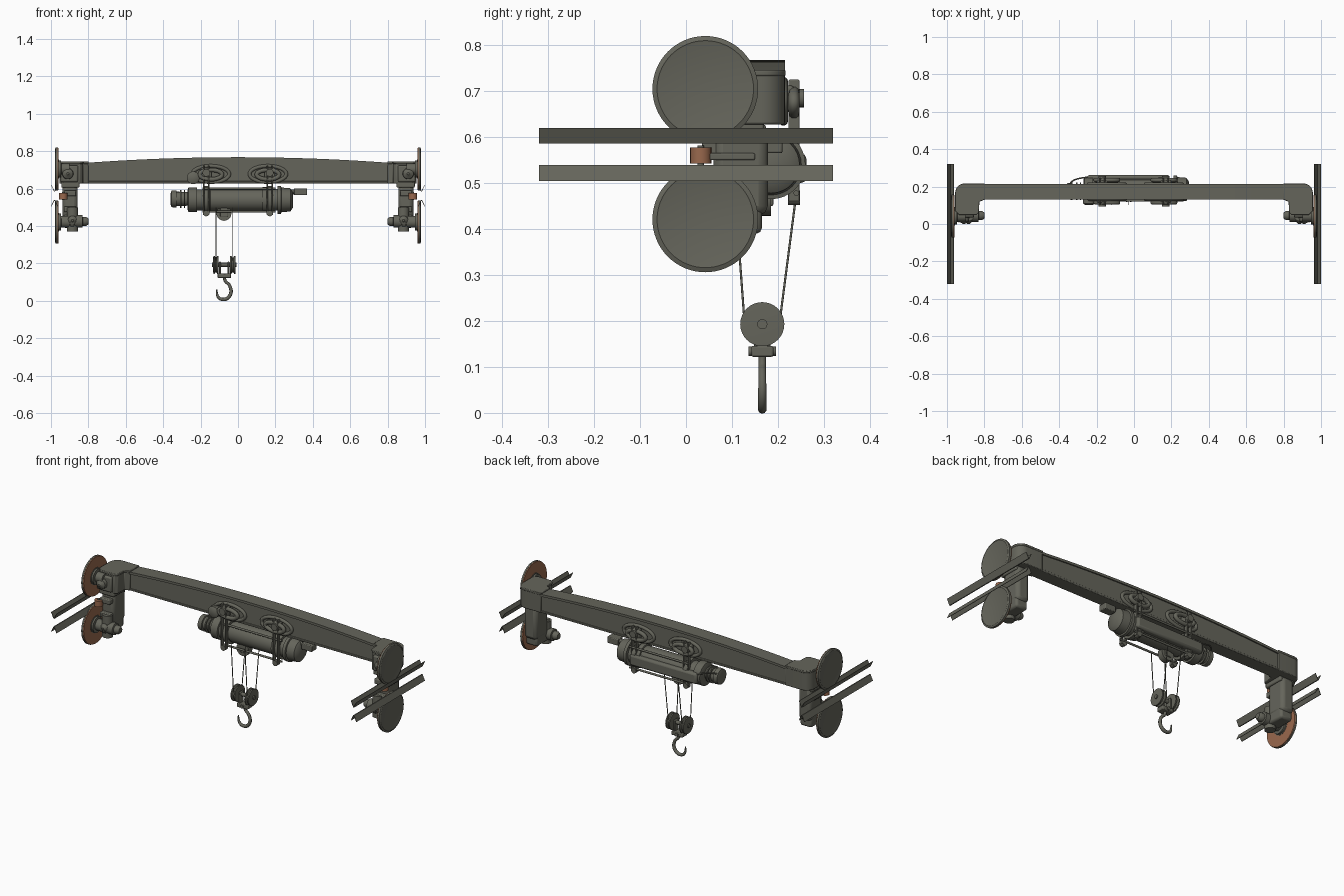
import bpy, bmesh, math
from mathutils import Vector

if bpy.data.objects.get("Cube"):
    bpy.data.objects.remove(bpy.data.objects["Cube"])


def material(name, color):
    m = bpy.data.materials.new(name)
    m.use_nodes = True
    m.diffuse_color = color
    m.node_tree.nodes["Principled BSDF"].inputs["Base Color"].default_value = color
    return m


GREY = material("olive_grey", (0.13, 0.13, 0.105, 1))
COPPER = material("copper", (0.32, 0.14, 0.075, 1))


def finish(bm, name, mat=GREY, bevel=0):
    bmesh.ops.recalc_face_normals(bm, faces=bm.faces)
    me = bpy.data.meshes.new(name)
    bm.to_mesh(me)
    bm.free()
    ob = bpy.data.objects.new(name, me)
    bpy.context.collection.objects.link(ob)
    me.materials.append(mat)
    if bevel:
        mod = ob.modifiers.new("bevel", "BEVEL")
        mod.width, mod.segments = bevel, 2
    bpy.ops.object.select_all(action="DESELECT")
    ob.select_set(True)
    bpy.context.view_layer.objects.active = ob
    bpy.ops.object.shade_smooth_by_angle(angle=math.radians(35))
    return ob


def box(name, x, y, z, bevel=0.004, mat=GREY):
    bm = bmesh.new()
    bmesh.ops.create_cube(bm, size=1)
    for v in bm.verts:
        v.co = [(a + b) / 2 + c * (b - a) for c, (a, b) in zip(v.co, (x, y, z))]
    return finish(bm, name, mat, bevel)


def lathe(name, start, axis, profile, mat=GREY, segs=32):
    """Revolve (distance, radius) pairs around an axis from start."""
    bm = bmesh.new()
    rot = Vector(axis).to_track_quat("Z", "Y")
    rings = []
    for d, r in profile:
        rings.append([bm.verts.new(Vector(start) + rot @ Vector((
            r * math.cos(2 * math.pi * i / segs), r * math.sin(2 * math.pi * i / segs), d)))
            for i in range(segs)])
    for a, b in zip(rings, rings[1:]):
        for i in range(segs):
            j = (i + 1) % segs
            bm.faces.new((a[i], a[j], b[j], b[i]))
    bm.faces.new(rings[0])
    bm.faces.new(rings[-1])
    return finish(bm, name, mat)


def rod(name, a, b, r, mat=GREY, segs=20):
    d = Vector(b) - Vector(a)
    return lathe(name, a, d, [(0, r), (d.length, r)], mat, segs)


def prism(name, outline, place, lo, hi, bevel=0):
    """Extrude a 2D outline; place(u, v, w) maps it into the model."""
    bm = bmesh.new()
    lower, upper = [[bm.verts.new(place(u, v, w)) for u, v in outline] for w in (lo, hi)]
    bm.faces.new(lower)
    bm.faces.new(upper)
    n = len(outline)
    for i in range(n):
        j = (i + 1) % n
        bm.faces.new((lower[i], lower[j], upper[j], upper[i]))
    return finish(bm, name, GREY, bevel)


def tube(name, points, r, cyclic=False, radii=None):
    cu = bpy.data.curves.new(name, "CURVE")
    cu.dimensions = "3D"
    cu.bevel_depth, cu.bevel_resolution, cu.use_fill_caps = r, 3, True
    sp = cu.splines.new("POLY" if len(points) == 2 else "NURBS")
    sp.points.add(len(points) - 1)
    for i, p in enumerate(points):
        sp.points[i].co = (*p, 1)
        sp.points[i].radius = radii[i] if radii else 1
    sp.use_cyclic_u = cyclic
    if len(points) > 2:
        sp.order_u, sp.use_endpoint_u, sp.resolution_u = 3, not cyclic, 6
    cu.materials.append(GREY)
    ob = bpy.data.objects.new(name, cu)
    bpy.context.collection.objects.link(ob)
    return ob


# Arched main beam: web, top flange and bottom flange
def arch(x):
    return 0.768 - 0.033 * (x / 0.85) ** 2


xs = [-0.86 + 1.72 * i / 24 for i in range(25)]
along_y = lambda u, v, w: (u, w, v)
prism("beam_web", [(x, arch(x) - 0.008) for x in xs] + [(0.86, 0.635), (-0.86, 0.635)],
      along_y, 0.137, 0.208)
prism("beam_top_flange", [(x, arch(x)) for x in xs] + [(x, arch(x) - 0.014) for x in xs[::-1]],
      along_y, 0.13, 0.215)
box("beam_bottom_flange", (-0.86, 0.86), (0.133, 0.212), (0.628, 0.64), 0.003)

# End carriages, mirrored left and right
for s, side in ((1, "left"), (-1, "right")):
    corner = [(0.905 + 0.05 * math.sin(t), 0.165 + 0.05 * math.cos(t))
              for t in [i * math.pi / 16 for i in range(9)]]
    elbow = [(0.80, 0.13), (0.80, 0.215)] + corner + [(0.955, 0.07), (0.935, 0.05),
             (0.845, 0.05), (0.83, 0.065), (0.828, 0.12)]
    flat = lambda u, v, w: (s * u, v, w)
    prism(side + "_elbow", elbow, flat, 0.628, 0.735, 0.004)
    cap = [(0.893 + (x - 0.893) * 1.02, 0.133 + (y - 0.133) * 1.02) for x, y in elbow]
    prism(side + "_elbow_cap", cap, flat, 0.733, 0.746, 0.003)
    sx = lambda a, b: tuple(sorted((s * a, s * b)))
    box(side + "_leg", sx(0.857, 0.938), (0.06, 0.178), (0.43, 0.632), 0.02)
    box(side + "_leg_foot", sx(0.86, 0.935), (0.05, 0.165), (0.39, 0.46), 0.012)
    box(side + "_leg_collar", sx(0.848, 0.945), (0.05, 0.17), (0.605, 0.635), 0.006)
    # Drive motors and bearing hubs
    lathe(side + "_upper_hub", (s * 0.91, 0.06, 0.68), (0, -1, 0),
          [(0, 0.042), (0.02, 0.042), (0.022, 0.03), (0.045, 0.028), (0.055, 0.012), (0.06, 0.006)])
    box(side + "_hub_plate", sx(0.855, 0.95), (0.035, 0.07), (0.635, 0.725), 0.008)
    lathe(side + "_drive_motor", (s * 0.80, 0.045, 0.425), (s, 0, 0),
          [(0, 0.016), (0.012, 0.024), (0.03, 0.024), (0.032, 0.034), (0.075, 0.034),
           (0.077, 0.04), (0.095, 0.04), (0.097, 0.03), (0.15, 0.03)])
    rod(side + "_gearbox", (s * 0.885, 0.045, 0.37), (s * 0.885, 0.045, 0.5), 0.03)
    lathe(side + "_gearbox_tip", (s * 0.885, 0.03, 0.43), (0, -1, 0),
          [(0, 0.028), (0.015, 0.024), (0.03, 0.006)])
    for z in (0.475, 0.56):
        box(side + "_leg_bracket", sx(0.865, 0.93), (0.035, 0.08), (z, z + 0.03), 0.005)
    # Running wheels with a copper rim on the inner face
    for z, level in ((0.705, "upper"), (0.421, "lower")):
        lathe(f"{side}_{level}_wheel", (s * 0.962, 0.042, z), (s, 0, 0),
              [(0, 0.110), (0.003, 0.115), (0.013, 0.115), (0.017, 0.105), (0.016, 0.102)], segs=64)
        rim = lathe(f"{side}_{level}_wheel_rim", (s * 0.96, 0.042, z), (s, 0, 0),
                    [(0, 0.104), (0, 0.113), (0.004, 0.1145), (0.004, 0.104)], COPPER, 64)
        lathe(f"{side}_{level}_axle", (s * 0.90, 0.042, z), (s, 0, 0),
              [(0, 0.03), (0.045, 0.03), (0.047, 0.045), (0.057, 0.045), (0.058, 0.05), (0.062, 0.05)])
        # Grooved rail made from two sloping sheets
        tip, mouth = (0.586, 0.62) if level == "upper" else (0.539, 0.505)
        t = 0.003
        groove = [(0.962, mouth), (0.978, tip), (0.984, tip), (1.0, mouth),
                  (1.0 - t, mouth), (0.982, tip + (mouth - tip) * 0.1),
                  (0.98, tip + (mouth - tip) * 0.1), (0.962 + t, mouth)]
        prism(f"{side}_{level}_rail", groove, lambda u, v, w: (s * u, w, v), -0.32, 0.32)
    # Guide roller on its arm
    rod(side + "_guide_roller", (s * 0.935, 0.032, 0.543), (s * 0.935, 0.032, 0.577), 0.023, COPPER)
    rod(side + "_guide_pin", (s * 0.935, 0.032, 0.538), (s * 0.935, 0.032, 0.582), 0.007)
    box(side + "_guide_arm", sx(0.925, 0.945), (0.035, 0.15), (0.55, 0.565), 0.003)

# Hoist drum with motor, gearbox and control box
HY, HZ = 0.185, 0.54
lathe("hoist_drum", (-0.27, HY, HZ), (1, 0, 0),
      [(0, 0.05), (0.005, 0.066), (0.05, 0.066), (0.052, 0.056), (0.12, 0.056), (0.122, 0.06),
       (0.40, 0.06), (0.402, 0.068), (0.44, 0.068), (0.442, 0.058), (0.48, 0.058),
       (0.482, 0.075), (0.50, 0.075), (0.502, 0.066), (0.55, 0.062), (0.565, 0.04)])
lathe("hoist_motor", (-0.36, HY - 0.01, HZ + 0.005), (1, 0, 0),
      [(0, 0.03), (0.004, 0.044), (0.03, 0.046), (0.032, 0.038), (0.1, 0.036)])
for x in (-0.31, -0.29):
    rod("motor_fin", (x, HY - 0.01, HZ + 0.005), (x + 0.007, HY - 0.01, HZ + 0.005), 0.048)
box("control_box", (0.30, 0.37), (0.16, 0.21), (0.565, 0.602), 0.004)
rod("control_box_arm", (0.24, HY, 0.583), (0.31, HY, 0.583), 0.013)
box("hoist_back_cover", (-0.25, 0.19), (0.22, 0.262), (0.50, 0.565), 0.012)
tube("motor_cable", [(-0.35, 0.20, 0.57), (-0.34, 0.225, 0.58), (-0.30, 0.245, 0.58),
                     (-0.25, 0.25, 0.56)], 0.004)
for z in (0.478, 0.6):
    for y in (0.125, 0.24):
        rod("frame_tie_bar", (-0.19, y, z), (0.2, y, z), 0.006)

# Hangers and trolley fittings on both faces of the beam
for cx in (-0.17, 0.17):
    rod("drum_clamp", (cx - 0.012, HY, HZ), (cx + 0.012, HY, HZ), 0.073)
    for y, face, d in ((0.115, 0.137, -1), (0.235, 0.208, 1)):
        for off in (-0.018, 0.01):
            box("hanger_strap", (cx + off, cx + off + 0.008), (y - 0.012, y + 0.012),
                (0.46, 0.725), 0.003)
        rod("hanger_axle", (cx, face, 0.685), (cx, y + d * 0.022, 0.685), 0.02)
        rod("hanger_foot", (cx, y - 0.013, 0.468), (cx, y + 0.013, 0.468), 0.016)
        ox = cx + (0.025 if cx < 0 else -0.01)
        oval = [(ox + 0.1 * math.cos(a), face + d * 0.004, 0.678 + 0.044 * math.sin(a))
                for a in [i * math.pi / 8 for i in range(16)]]
        tube("oval_collar", oval, 0.01, True)
        loop = [(ox + 0.062 * math.cos(a), y, 0.675 + 0.026 * math.sin(a))
                for a in [i * math.pi / 6 for i in range(12)]]
        tube("trolley_loop", loop, 0.012, True)
        box("trolley_block", (cx - 0.028, cx + 0.028), (min(y, face), max(y, face)),
            (0.655, 0.712), 0.006)
lathe("trolley_motor", (-0.24, 0.14, 0.658), (0, -1, 0),
      [(0, 0.02), (0.006, 0.034), (0.03, 0.034), (0.038, 0.02)])
rod("trolley_motor_shaft", (-0.24, 0.125, 0.66), (-0.17, 0.125, 0.675), 0.014)

# Upper rope pulley below the drum
rod("upper_pulley", (-0.075, 0.15, 0.468), (-0.075, 0.185, 0.468), 0.04)
box("upper_pulley_bracket", (-0.095, -0.055), (0.145, 0.19), (0.45, 0.52))

# Ropes and hook block
BX, BY, BZ = -0.073, 0.166, 0.193
for x in (-0.045, 0.045):
    tube("front_rope", [(BX + x, 0.105, 0.50), (BX + x, BY - 0.04, 0.215)], 0.0025)
    tube("back_rope", [(BX + x, 0.243, 0.50), (BX + x, BY + 0.04, 0.215)], 0.0025)
    lathe("hook_pulley", (BX + x - 0.015, BY, BZ), (1, 0, 0),
          [(0, 0.03), (0.001, 0.048), (0.008, 0.048), (0.012, 0.04), (0.018, 0.04),
           (0.022, 0.048), (0.029, 0.048), (0.03, 0.03)])
    box("hook_cheek", (BX + x * 0.5 - 0.005, BX + x * 0.5 + 0.005), (BY - 0.018, BY + 0.018),
        (0.13, 0.21))
rod("hook_axle", (BX - 0.066, BY, BZ), (BX + 0.066, BY, BZ), 0.011)
box("hook_crosshead", (BX - 0.036, BX + 0.036), (BY - 0.024, BY + 0.024), (0.122, 0.146))
rod("crosshead_pin", (BX, BY - 0.03, 0.134), (BX, BY + 0.03, 0.134), 0.01)
path = [(0, 0.135), (0, 0.105), (0.028, 0.088), (0.04, 0.045), (0.018, 0.010),
        (-0.02, 0.006), (-0.042, 0.03), (-0.04, 0.062)]
tube("hook", [(BX + x, BY, z) for x, z in path], 0.009,
     radii=[1, 0.9, 0.95, 1.05, 1.1, 1, 0.75, 0.35])
